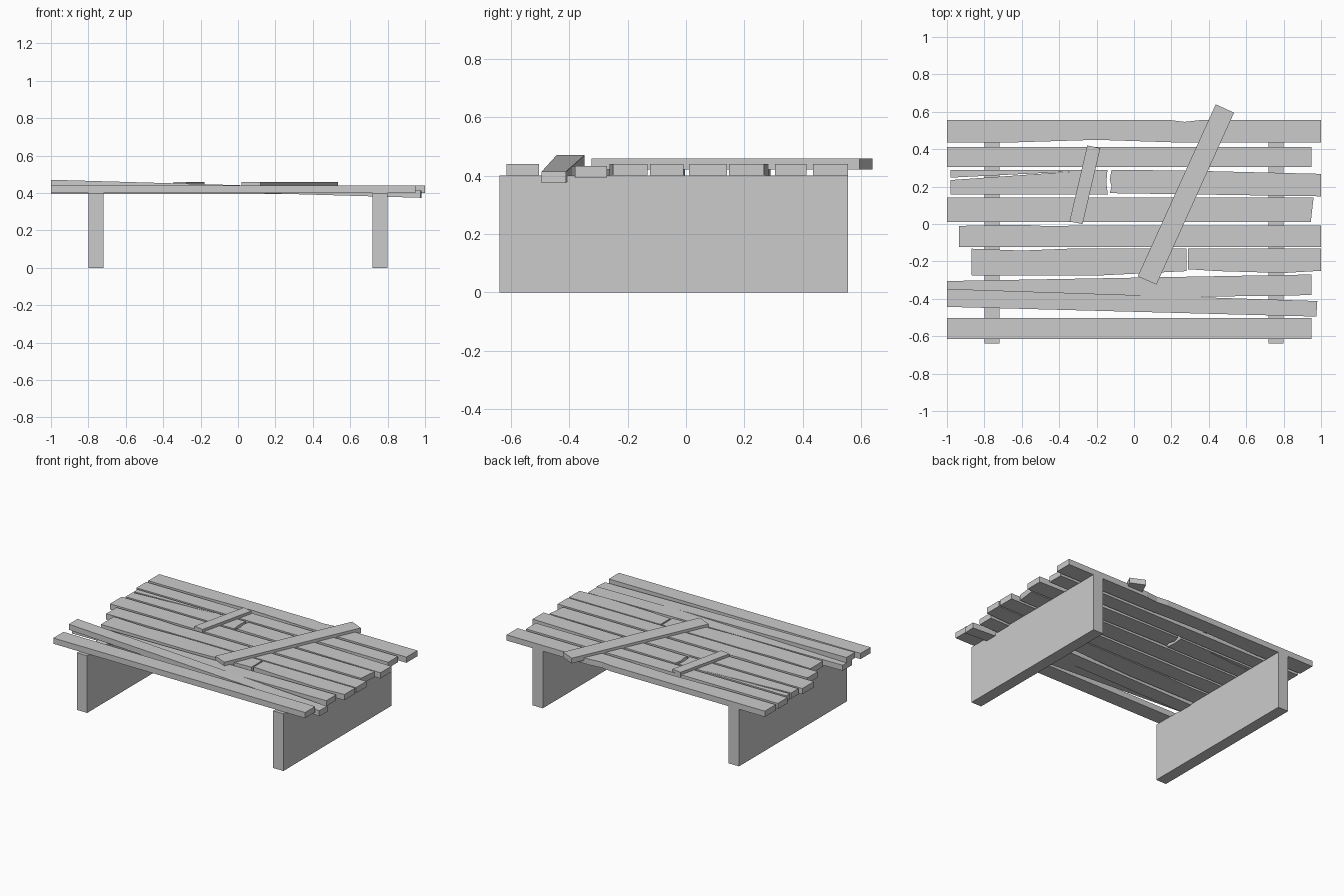
import bpy, bmesh


def prism(name, outline, z0=0.40, z1=0.44, slope=0.0):
    """Extrude a top-view outline; slope tilts it along x."""
    bm = bmesh.new()
    low = [bm.verts.new((x, y, z0 + slope * (x + 1))) for x, y in outline]
    top = [bm.verts.new((x, y, z1 + slope * (x + 1))) for x, y in outline]
    n = len(outline)
    bm.faces.new(low[::-1])
    bm.faces.new(top)
    for i in range(n):
        j = (i + 1) % n
        bm.faces.new((low[i], low[j], top[j], top[i]))
    bmesh.ops.recalc_face_normals(bm, faces=bm.faces)
    mesh = bpy.data.meshes.new(name)
    bm.to_mesh(mesh)
    bm.free()
    obj = bpy.data.objects.new(name, mesh)
    bpy.context.collection.objects.link(obj)
    return obj


def rect(x0, x1, y0, y1):
    return [(x0, y0), (x1, y0), (x1, y1), (x0, y1)]


# Two slab supports
for side, x in (("left", -0.76), ("right", 0.76)):
    prism(side + "_support", rect(x - 0.04, x + 0.04, -0.64, 0.556), 0.0, 0.40)

# Whole deck planks, back to front
prism("back_plank", [(-1, 0.435), (-0.62, 0.437), (-0.2, 0.45), (0.2, 0.437), (0.4, 0.435),
                     (1, 0.435), (1, 0.556), (0.36, 0.556), (0.27, 0.546), (0.19, 0.556),
                     (-1, 0.556)])
prism("second_plank", rect(-1, 0.95, 0.305, 0.413))
prism("middle_plank", [(-1, 0.012), (0.945, 0.01), (0.96, 0.141), (-1, 0.141)])
prism("fifth_plank", [(-0.935, -0.123), (1, -0.123), (1, -0.008), (-0.3, -0.008),
                      (-0.45, -0.012), (-0.6, -0.004), (-0.935, -0.01)])
prism("front_plank", rect(-1, 0.95, -0.615, -0.503))

# Split and snapped plank
prism("split_plank_left", [(-0.98, 0.157), (-0.14, 0.157), (-0.148, 0.22), (-0.142, 0.29),
                           (-0.32, 0.288), (-0.98, 0.29), (-0.98, 0.248), (-0.32, 0.281),
                           (-0.98, 0.235)])
prism("split_plank_right", [(-0.13, 0.165), (0.2, 0.16), (1, 0.148), (1, 0.268),
                            (0.3, 0.285), (-0.12, 0.29), (-0.13, 0.24), (-0.12, 0.2)])

# Snapped plank nearer the front
prism("snapped_plank_left", [(-0.87, -0.274), (-0.2, -0.276), (0.28, -0.252), (0.28, -0.132),
                             (-0.35, -0.132), (-0.6, -0.142), (-0.87, -0.132)])
prism("snapped_plank_right", [(0.29, -0.242), (0.45, -0.252), (0.8, -0.262), (1, -0.25),
                              (1, -0.132), (0.29, -0.132)])

# Crooked plank and the tilted one resting on it
prism("crooked_plank", [(-1, -0.41), (0.95, -0.38), (0.95, -0.27), (-1, -0.305)],
      0.394, 0.433)
prism("tilted_plank", [(-1, -0.443), (0.975, -0.495), (0.98, -0.412), (-1, -0.347)],
      0.432, 0.471, -0.029)

# Patch boards lying across the deck
prism("short_patch_board", [(-0.345, 0.013), (-0.275, 0.0), (-0.18, 0.405), (-0.25, 0.42)],
      0.425, 0.459)
prism("long_patch_board", [(0.02, -0.28), (0.12, -0.324), (0.535, 0.595), (0.437, 0.64)],
      0.422, 0.459)
